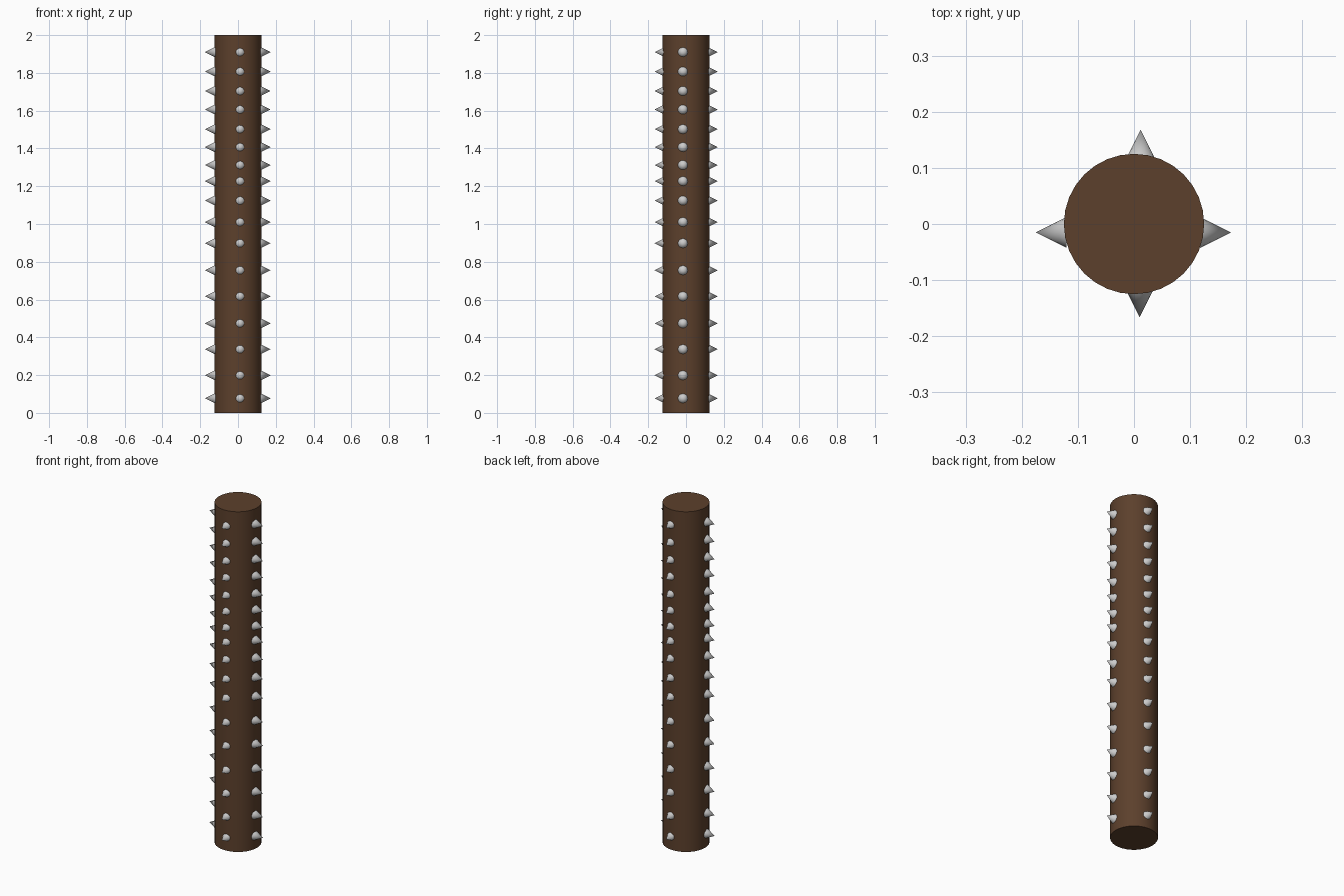
import bpy, math
from mathutils import Vector

if "Cube" in bpy.data.objects:
    bpy.data.objects.remove(bpy.data.objects["Cube"])

def material(name, rgb):
    m = bpy.data.materials.new(name)
    m.diffuse_color = (*rgb, 1)
    m.use_nodes = True
    m.node_tree.nodes["Principled BSDF"].inputs["Base Color"].default_value = m.diffuse_color
    return m

wood = material("brown wood", (0.107, 0.051, 0.025))
metal = material("pale metal", (0.6, 0.6, 0.6))

def finish(name, mat):
    o = bpy.context.object
    o.name = name
    o.data.materials.append(mat)
    bpy.ops.object.shade_smooth_by_angle(angle=math.radians(30))
    return o

# Round post
bpy.ops.mesh.primitive_cylinder_add(vertices=32, radius=0.125, depth=2, location=(0, 0, 1))
finish("post", wood)

# Four columns of spikes: outward direction, sideways offset, tip distance
columns = {
    "right": ((1, 0, 0), (0, -0.015, 0), 0.173),
    "left": ((-1, 0, 0), (0, -0.015, 0), 0.175),
    "back": ((0, 1, 0), (0.012, 0, 0), 0.168),
    "front": ((0, -1, 0), (0.01, 0, 0), 0.166),
}
heights = [0.077, 0.199, 0.337, 0.474, 0.617, 0.755, 0.898, 1.01, 1.124,
           1.227, 1.312, 1.407, 1.502, 1.606, 1.704, 1.807, 1.91]
LENGTH = 0.055

for side, (direction, offset, tip) in columns.items():
    d = Vector(direction)
    base = None
    for i, z in enumerate(heights):
        loc = d * (tip - LENGTH / 2) + Vector(offset) + Vector((0, 0, z))
        if base is None:
            bpy.ops.mesh.primitive_cone_add(
                vertices=16, radius1=0.0275, radius2=0, depth=LENGTH,
                location=loc, rotation=d.to_track_quat('Z', 'Y').to_euler())
            base = finish(f"{side}_spike_0", metal)
        else:
            o = bpy.data.objects.new(f"{side}_spike_{i}", base.data)
            o.rotation_euler = base.rotation_euler
            o.location = loc
            bpy.context.collection.objects.link(o)
